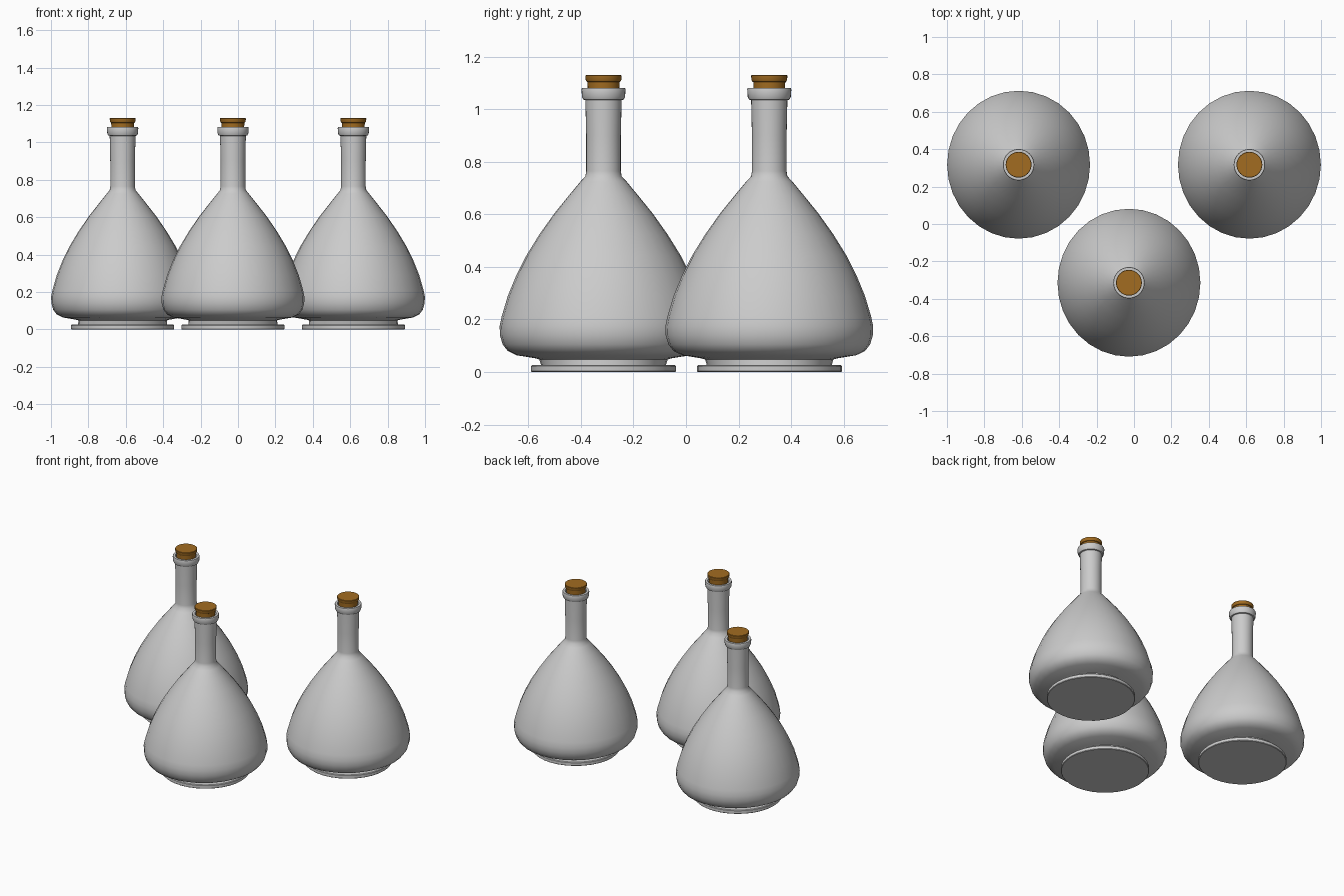
import bpy, bmesh, math

if "Cube" in bpy.data.objects:
    bpy.data.objects.remove(bpy.data.objects["Cube"])

SEG = 32
cork_mat = bpy.data.materials.new("cork_brown")
cork_mat.diffuse_color = (0.36, 0.15, 0.015, 1)
cork_mat.use_nodes = True
cork_mat.node_tree.nodes["Principled BSDF"].inputs["Base Color"].default_value = cork_mat.diffuse_color


def lathe(name, profile, loc, sy=1.0, mat=None):
    """Revolve (radius, z) points; radius 0 closes the ends with a pole."""
    bm = bmesh.new()
    verts = [bm.verts.new((r, 0, z)) for r, z in profile]
    edges = [bm.edges.new(p) for p in zip(verts, verts[1:])]
    bmesh.ops.spin(bm, geom=verts + edges, cent=(0, 0, 0), axis=(0, 0, 1),
                   angle=math.tau, steps=SEG)
    bmesh.ops.remove_doubles(bm, verts=bm.verts, dist=1e-4)
    bmesh.ops.scale(bm, vec=(1, sy, 1), verts=bm.verts)
    bmesh.ops.recalc_face_normals(bm, faces=bm.faces)
    me = bpy.data.meshes.new(name)
    bm.to_mesh(me)
    bm.free()
    ob = bpy.data.objects.new(name, me)
    bpy.context.collection.objects.link(ob)
    ob.location = loc
    if mat:
        me.materials.append(mat)
    bpy.ops.object.select_all(action='DESELECT')
    ob.select_set(True)
    bpy.context.view_layer.objects.active = ob
    bpy.ops.object.shade_smooth_by_angle(angle=math.radians(35))
    return ob


# foot ring, groove, bulbous body, slim neck, rolled lip and mouth
bottle = [(0, 0), (0.273, 0), (0.276, 0.003), (0.276, 0.022), (0.272, 0.026),
          (0.238, 0.027), (0.236, 0.048), (0.25, 0.052), (0.32, 0.064),
          (0.352, 0.08), (0.371, 0.105), (0.381, 0.14), (0.382, 0.175),
          (0.375, 0.21), (0.352, 0.29), (0.32, 0.37), (0.283, 0.445),
          (0.235, 0.525), (0.18, 0.605), (0.125, 0.675), (0.085, 0.725),
          (0.069, 0.745), (0.066, 0.765), (0.066, 0.90), (0.069, 1.035),
          (0.077, 1.037), (0.082, 1.048), (0.084, 1.075), (0.082, 1.081),
          (0.067, 1.081), (0.062, 1.07), (0.058, 1.0), (0, 0.99)]
# stopper with a stem and a wider head
cork = [(0, 1.0), (0.057, 1.0), (0.06, 1.08), (0.061, 1.104), (0.065, 1.106),
        (0.068, 1.112), (0.069, 1.128), (0.067, 1.13), (0, 1.13)]

spots = {"left": (-0.617, 0.317), "right": (0.617, 0.317), "front": (-0.027, -0.314)}
for side, (x, y) in spots.items():
    body = lathe(f"{side}_bottle", bottle, (x, y, 0))
    # the belly is slightly deeper than wide
    for v in body.data.vertices:
        if 0.03 < v.co.z < 0.74:
            v.co.y *= 1.035
    lathe(f"{side}_cork", cork, (x, y, 0), mat=cork_mat)
